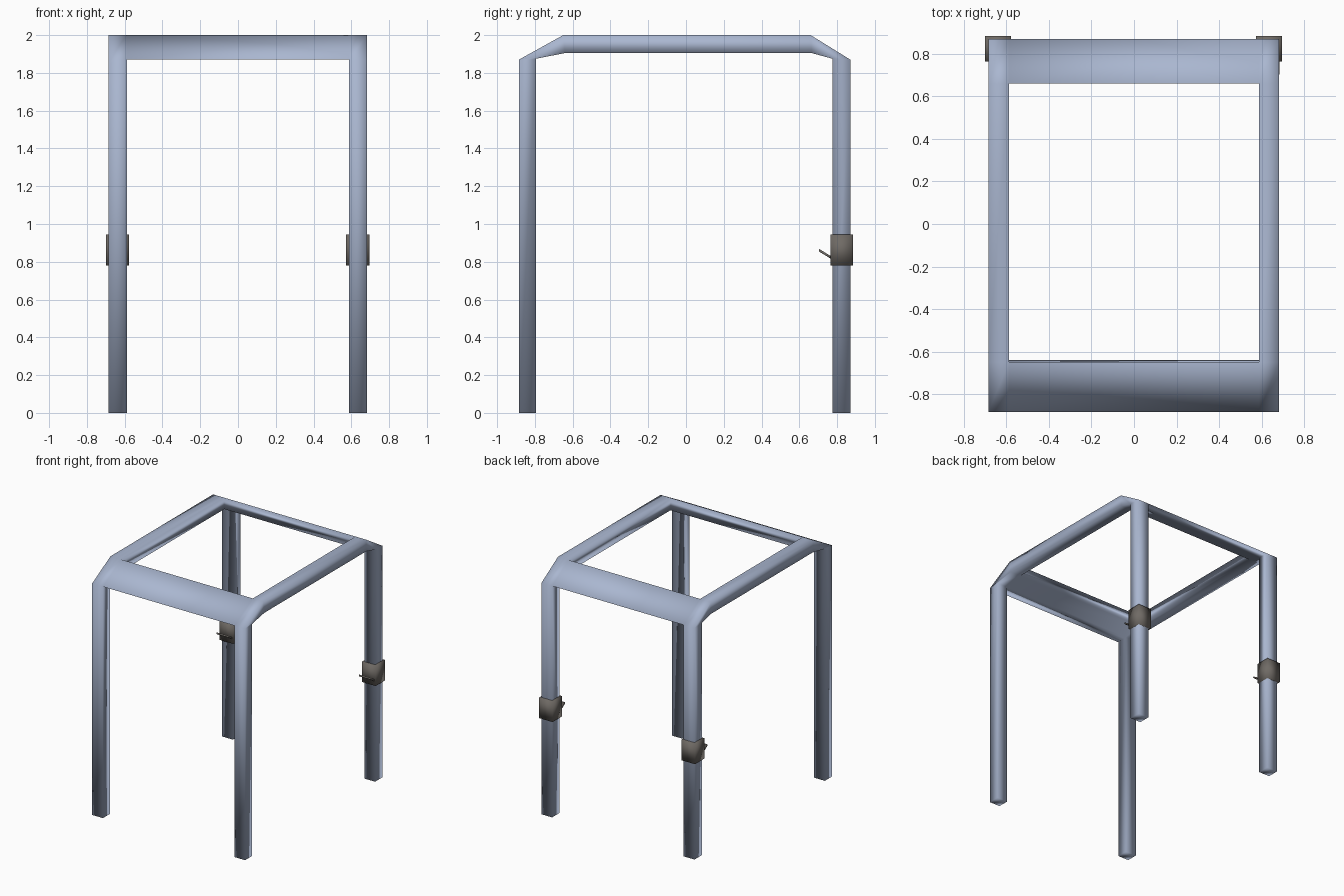
import bpy, bmesh
from mathutils import Vector

if "Cube" in bpy.data.objects:
    bpy.data.objects.remove(bpy.data.objects["Cube"])

def material(name, rgb):
    m = bpy.data.materials.new(name)
    m.diffuse_color = (*rgb, 1)
    m.use_nodes = True
    m.node_tree.nodes["Principled BSDF"].inputs["Base Color"].default_value = m.diffuse_color
    return m

steel = material("blue grey steel", (0.40, 0.47, 0.63))
dark = material("dark clamp metal", (0.16, 0.145, 0.13))

def prisms(name, cells, mat, smooth=True):
    """Join (x0, x1, yz quad) prisms into one skin, dropping the faces they share."""
    bm = bmesh.new()
    verts, faces = {}, {}
    def vert(p):
        if p not in verts:
            verts[p] = bm.verts.new(p)
        return verts[p]
    for x0, x1, q in cells:
        a = [(x0, *p) for p in q]
        b = [(x1, *p) for p in q]
        n = len(q)
        sides = [(a[i], a[(i + 1) % n], b[(i + 1) % n], b[i]) for i in range(n)]
        for f in [tuple(a), tuple(b)] + sides:
            key = frozenset(f)
            if key in faces:
                faces[key] = None
            else:
                faces[key] = f
    for f in faces.values():
        if f:
            bm.faces.new([vert(p) for p in f])
    bmesh.ops.recalc_face_normals(bm, faces=bm.faces)
    for f in bm.faces:
        f.smooth = smooth
    me = bpy.data.meshes.new(name)
    bm.to_mesh(me)
    bm.free()
    me.materials.append(mat)
    ob = bpy.data.objects.new(name, me)
    bpy.context.collection.objects.link(ob)
    return ob

# Frame: arch side profile, outer and inner points (y, z) from front foot to back foot
outer = [(-0.885, 0.0), (-0.885, 1.87), (-0.65, 2.0), (0.66, 2.0), (0.87, 1.87), (0.87, 0.0)]
inner = [(-0.795, 0.0), (-0.795, 1.875), (-0.64, 1.905), (0.665, 1.905), (0.775, 1.875), (0.775, 0.0)]
quads = [(outer[i], outer[i + 1], inner[i + 1], inner[i]) for i in range(5)]
xs = (-0.685, -0.588, 0.588, 0.683)
cells = [(xs[k], xs[k + 1], q) for k in (0, 2) for q in quads]   # two side arches
cells += [(xs[1], xs[2], quads[i]) for i in (1, 3)]              # sloped cross beams
prisms("frame", cells, steel)

# Clamps with tilted lever plates on the back posts
for side, cx in (("left", -0.639), ("right", 0.634)):
    box = ((0.765, 0.78), (0.885, 0.78), (0.885, 0.945), (0.765, 0.945))
    prisms(side + "_clamp", [(cx - 0.061, cx + 0.061, box)], dark)
    lever = ((0.78, 0.808), (0.78, 0.822), (0.705, 0.868), (0.703, 0.855))
    prisms(side + "_clamp_lever", [(cx - 0.045, cx + 0.050, lever)], dark)
